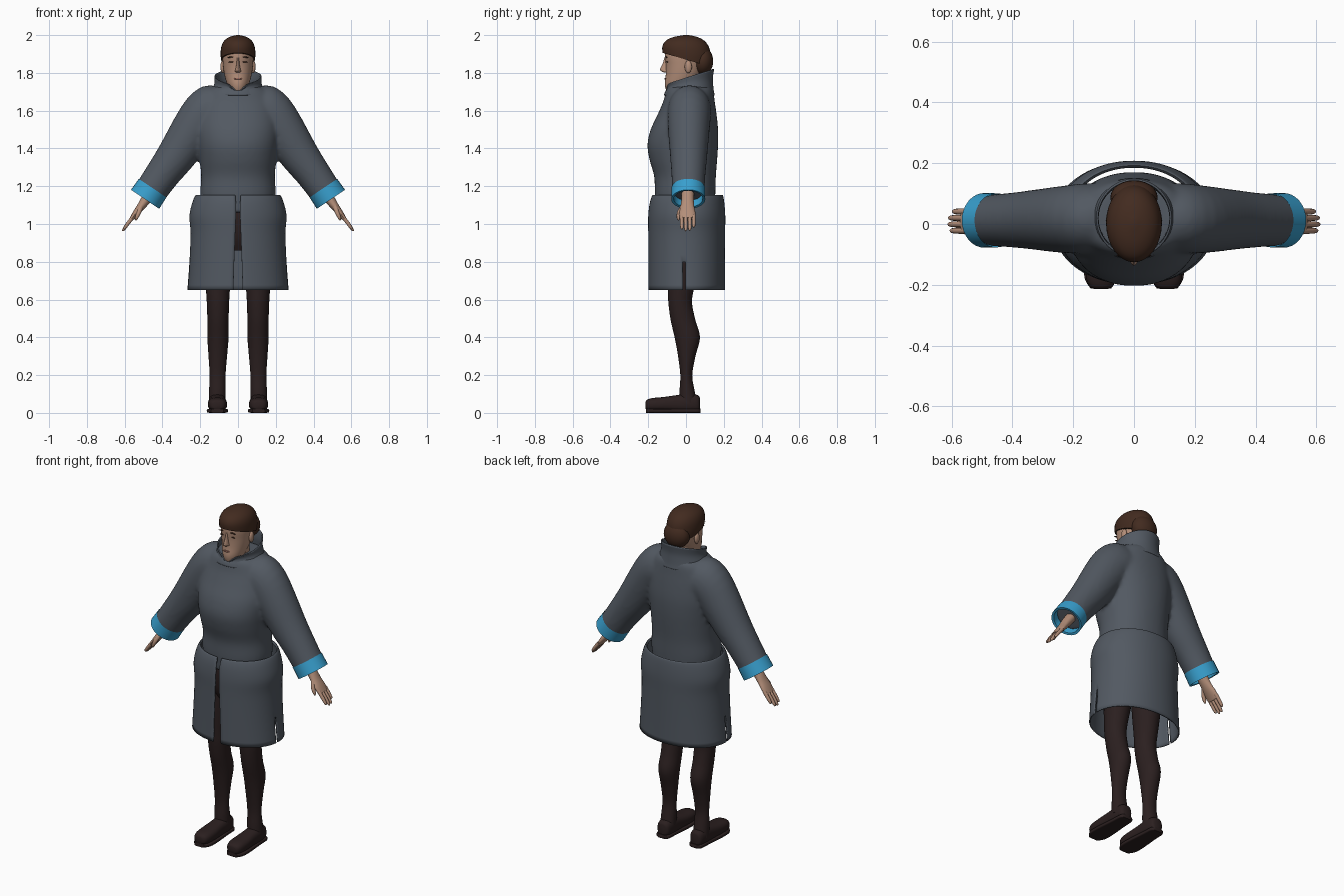
import bpy, bmesh, math
from mathutils import Vector

if "Cube" in bpy.data.objects:
    bpy.data.objects.remove(bpy.data.objects["Cube"])


def material(name, rgb):
    m = bpy.data.materials.new(name)
    m.diffuse_color = (*rgb, 1)
    m.use_nodes = True
    m.node_tree.nodes["Principled BSDF"].inputs["Base Color"].default_value = m.diffuse_color
    return m


COAT = material("slate grey cloth", (0.085, 0.10, 0.122))
BLUE = material("bright blue trim", (0.04, 0.35, 0.62))
SKIN = material("skin", (0.45, 0.27, 0.19))
HAIR = material("brown hair", (0.055, 0.024, 0.014))
LEGS = material("dark brown leggings", (0.024, 0.014, 0.014))
LIPS = material("muted lips", (0.30, 0.13, 0.10))


def refine(rows, n):
    """Smoothly interpolate the ring parameters."""
    out = []
    for i in range(len(rows) - 1):
        p = [rows[max(0, min(len(rows) - 1, i + k))] for k in (-1, 0, 1, 2)]
        for s in range(n):
            t = s / n
            out.append([0.5 * (2 * b + (c - a) * t + (2 * a - 5 * b + 4 * c - d) * t * t
                               + (3 * b - a - 3 * c + d) * t ** 3) for a, b, c, d in zip(*p)])
    return out + [list(rows[-1])]


def band(z, rx, y0, y1, cx=0, gap=0):
    """Horizontal ring from half width and front/back y."""
    return (cx, (y0 + y1) / 2, z, rx, (y1 - y0) / 2, 0, gap)


def loft(name, rows, mat, seg=32, n=4, power=2, side=1, cap=True, upright=False, slit=False, warp=None):
    """Skin through rings (x, y, z, radius u, radius v, tilt, slit half width)."""
    bm = bmesh.new()
    rings = []
    for r in refine(rows, n):
        t = math.radians(r[5])
        u = Vector((math.cos(t), 0, math.sin(t)))
        v = Vector((0, 0, 1)) if upright else Vector((0, 1, 0))
        g = r[6] / r[3] if slit else 0
        ring = []
        for k in range(seg + (1 if slit else 0)):
            a = -math.pi / 2 + g + (2 * math.pi - 2 * g) * k / seg
            c, s = math.cos(a), math.sin(a)
            c = math.copysign(abs(c) ** (2 / power), c)
            s = math.copysign(abs(s) ** (2 / power), s)
            p = Vector(r[:3]) + u * r[3] * c + v * r[4] * s
            if warp:
                p = warp(p)
            p.x *= side
            ring.append(bm.verts.new(p))
        rings.append(ring)
    for A, B in zip(rings, rings[1:]):
        for k in range(seg):
            j = (k + 1) % len(A)
            bm.faces.new((A[k], A[j], B[j], B[k]))
    if cap:
        bm.faces.new(rings[0])
        bm.faces.new(rings[-1])
    bmesh.ops.recalc_face_normals(bm, faces=bm.faces)
    return finish(name, bm, mat)


def finish(name, bm, *mats):
    me = bpy.data.meshes.new(name)
    bm.to_mesh(me)
    bm.free()
    for m in mats:
        me.materials.append(m)
    ob = bpy.data.objects.new(name, me)
    bpy.context.collection.objects.link(ob)
    return ob


def blob(name, loc, size, mat, rot=0):
    bm = bmesh.new()
    bmesh.ops.create_uvsphere(bm, u_segments=24, v_segments=14, radius=1)
    for v in bm.verts:
        v.co = Vector(v.co[i] * size[i] for i in range(3))
    ob = finish(name, bm, mat)
    ob.location = loc
    ob.rotation_euler.y = rot
    return ob


# Coat body and sleeves, merged into one skin
torso = loft("coat_top", [
    band(1.06, .185, -.155, .15), band(1.15, .20, -.165, .155), band(1.25, .195, -.168, .158),
    band(1.34, .203, -.193, .165), band(1.42, .213, -.204, .17), band(1.50, .22, -.187, .17),
    band(1.58, .215, -.150, .162), band(1.65, .20, -.120, .152), band(1.705, .165, -.105, .145),
    band(1.73, .12, -.09, .135)], COAT, 48, power=2.15)
parts = [torso]
for side in (1, -1):
    parts.append(loft("sleeve", [
        (.08, .02, 1.60, .125, .115, 90), (.17, .018, 1.588, .14, .115, 80),
        (.235, .015, 1.50, .12, .11, 40), (.33, .014, 1.357, .103, .098, 34),
        (.40, .013, 1.262, .092, .09, 34), (.468, .012, 1.165, .086, .085, 34)], COAT, side=side))
bpy.ops.object.select_all(action='DESELECT')
for p in parts:
    p.select_set(True)
bpy.context.view_layer.objects.active = torso
bpy.ops.object.join()
mod = torso.modifiers.new("merge", 'REMESH')
mod.mode, mod.voxel_size = 'VOXEL', 0.011
mod = torso.modifiers.new("soften", 'SMOOTH')
mod.factor, mod.iterations = 0.5, 6
for m in [m.name for m in torso.modifiers]:
    bpy.ops.object.modifier_apply(modifier=m)

# Blue front placket, cut into the coat front
patches = [(1.67, 1.70), (1.60, 1.63), (1.555, 1.575), (1.495, 1.52), (1.37, 1.485), (1.04, 1.358)]
bm = bmesh.new()
bm.from_mesh(torso.data)
cuts = [((s * .014, 0, 0), (1, 0, 0)) for s in (1, -1)]
cuts += [((0, 0, z), (0, 0, 1)) for p in patches for z in p]
for co, no in cuts:
    near = [f for f in bm.faces if f.calc_center_median().y < -.05 and abs(f.calc_center_median().x) < .05]
    geom = near + list({e for f in near for e in f.edges}) + list({v for f in near for v in f.verts})
    bmesh.ops.bisect_plane(bm, geom=geom, plane_co=co, plane_no=no, dist=1e-5)
for f in bm.faces:
    c = f.calc_center_median()
    f.smooth = True
    f.material_index = int(c.y < -.05 and abs(c.x) < .014 and any(a < c.z < b for a, b in patches))
bm.to_mesh(torso.data)
bm.free()
torso.data.materials.clear()
torso.data.materials.append(COAT)
torso.data.materials.append(BLUE)


# Stand-up collar, higher at the back and notched at the front
def collar_shape(p):
    k = max(0, (p.z - 1.70) / .075)
    p.z += k * (p.y * .32)
    if p.y < 0:
        p.z -= .035 * k * math.exp(-(p.x / .035) ** 2)
    return p


collar = loft("collar", [band(1.68, .15, -.11, .145), band(1.715, .128, -.10, .138),
                         band(1.745, .117, -.097, .135), band(1.775, .118, -.103, .142)],
              COAT, 48, cap=False, warp=collar_shape)

# Coat skirt with front opening and side vents
skirt = loft("coat_skirt", [
    band(1.145, .213, -.17, .185, gap=.014), band(1.153, .224, -.178, .195, gap=.013),
    band(1.11, .243, -.192, .203, gap=.010), band(1.04, .257, -.20, .208, gap=.010),
    band(.95, .251, -.20, .207, gap=.013), band(.80, .257, -.20, .206, gap=.018),
    band(.65, .268, -.20, .206, gap=.022)], COAT, 96, cap=False, slit=True, power=2.1)
bm = bmesh.new()
bm.from_mesh(skirt.data)
vents = [f for f in bm.faces if f.calc_center_median().z < .79
         and abs(f.calc_center_median().x) > .22 and abs(f.calc_center_median().y + .012) < .008]
bmesh.ops.delete(bm, geom=vents, context='FACES')
bm.to_mesh(skirt.data)
bm.free()
for ob in (collar, skirt):
    mod = ob.modifiers.new("cloth thickness", 'SOLIDIFY')
    mod.thickness = .007

# Hips under the skirt
loft("hips", [band(.86, .14, -.10, .10), band(.93, .18, -.13, .14),
              band(1.03, .185, -.14, .145), band(1.10, .165, -.13, .13)], LEGS)

for side in (1, -1):
    tag = "left" if side == 1 else "right"
    # Cuff and hand
    loft(tag + "_cuff", [(.452, .012, 1.19, .088, .089, 34), (.492, .012, 1.131, .09, .09, 34),
                         (.491, .012, 1.133, .077, .077, 34), (.45, .012, 1.19, .074, .074, 34)],
         BLUE, 32, 1, side=side, cap=False)
    loft(tag + "_hand", [(.45, .01, 1.18, .03, .033, 34), (.49, .008, 1.125, .026, .033, 34),
                         (.515, .007, 1.09, .021, .037, 34), (.54, .007, 1.058, .017, .043, 34),
                         (.562, .008, 1.028, .012, .041, 34)], SKIN, 20, side=side)
    for i, length in enumerate((.88, 1, .97, .75)):
        y = -.022 + i * .021
        loft(tag + "_finger", [(.55, y, 1.045, .011, .0105, 34),
                               (.55 + .035 * length, y, 1.045 - .045 * length, .010, .010, 34),
                               (.55 + .055 * length, y, 1.045 - .074 * length, .008, .008, 34),
                               (.55 + .061 * length, y, 1.045 - .082 * length, .003, .003, 34)],
             SKIN, 10, 2, side=side)
    loft(tag + "_thumb", [(.51, -.012, 1.10, .014, .014, 34), (.523, -.035, 1.065, .012, .012, 34),
                          (.538, -.04, 1.032, .009, .009, 34), (.542, -.04, 1.02, .003, .003, 34)],
         SKIN, 10, 2, side=side)
    # Leg
    loft(tag + "_leg", [
        band(.98, .085, -.10, .10, .095), band(.80, .076, -.10, .07, .10),
        band(.65, .063, -.096, .04, .106), band(.58, .059, -.093, .032, .106),
        band(.49, .056, -.081, .050, .106), band(.40, .056, -.060, .074, .106),
        band(.30, .049, -.042, .050, .107), band(.20, .042, -.030, .033, .108),
        band(.12, .044, -.034, .045, .109), band(.05, .045, -.035, .06, .11)], LEGS, 28, side=side)
    # Shoe and sole
    loft(tag + "_shoe", [
        (.109, .073, .045, .022, .035, 0), (.109, .06, .05, .038, .045, 0),
        (.109, .01, .052, .045, .05, 0), (.109, -.05, .049, .046, .045, 0),
        (.109, -.12, .046, .051, .038, 0), (.109, -.175, .044, .049, .035, 0),
        (.109, -.205, .042, .038, .028, 0), (.109, -.214, .04, .022, .018, 0)],
         LEGS, 28, 3, power=2.5, side=side, upright=True)
    loft(tag + "_sole", [
        (.109, .078, .011, .024, .011, 0), (.109, .063, .011, .042, .011, 0),
        (.109, .0, .011, .046, .011, 0), (.109, -.12, .011, .056, .011, 0),
        (.109, -.18, .011, .053, .011, 0), (.109, -.213, .011, .033, .011, 0)],
         LEGS, 24, 3, power=5, side=side, upright=True)
    # Ear, eye and brow
    blob(tag + "_ear", (side * .081, .012, 1.832), (.012, .019, .033), SKIN)
    blob(tag + "_eye_line", (side * .035, -.1005, 1.858), (.017, .0045, .003), HAIR, side * .1)
    blob(tag + "_brow", (side * .036, -.1035, 1.884), (.021, .0045, .0035), HAIR, side * .12)

# Neck and head
loft("neck", [band(1.64, .065, -.05, .09), band(1.72, .054, -.045, .075),
              band(1.82, .054, -.04, .075)], SKIN)
loft("head", [
    band(1.69, .022, -.085, -.01), band(1.703, .042, -.103, .02), band(1.74, .058, -.112, .045),
    band(1.79, .072, -.107, .075), band(1.84, .079, -.107, .09), band(1.89, .082, -.112, .10),
    band(1.94, .075, -.105, .09), band(1.98, .045, -.06, .05)], SKIN)
loft("nose", [band(1.802, .010, -.115, -.08), band(1.808, .016, -.130, -.08),
              band(1.82, .013, -.137, -.08), band(1.85, .008, -.123, -.08),
              band(1.885, .008, -.113, -.08)], SKIN, 16)
blob("mouth", (0, -.1095, 1.769), (.023, .0045, .005), LIPS)

# Hair cap trimmed along the hairline, and the gathered back
hair = loft("hair_cap", [
    band(1.82, .083, -.10, .12), band(1.86, .089, -.115, .128), band(1.90, .092, -.123, .13),
    band(1.94, .088, -.125, .12), band(1.97, .073, -.107, .097), band(1.99, .045, -.066, .06),
    band(2.0, .008, -.01, .015)], HAIR)
bm = bmesh.new()
bm.from_mesh(hair.data)
bmesh.ops.bisect_plane(bm, geom=bm.verts[:] + bm.edges[:] + bm.faces[:],
                       plane_co=(0, -.12, 1.905), plane_no=(0, .29, 1), clear_inner=True)
bmesh.ops.holes_fill(bm, edges=[e for e in bm.edges if e.is_boundary])
bm.to_mesh(hair.data)
bm.free()
blob("hair_back", (0, .087, 1.862), (.078, .057, .075), HAIR)

# Smooth shading with crisp edges
bpy.ops.object.select_all(action='SELECT')
bpy.context.view_layer.objects.active = torso
bpy.ops.object.shade_smooth_by_angle(angle=math.radians(45))
